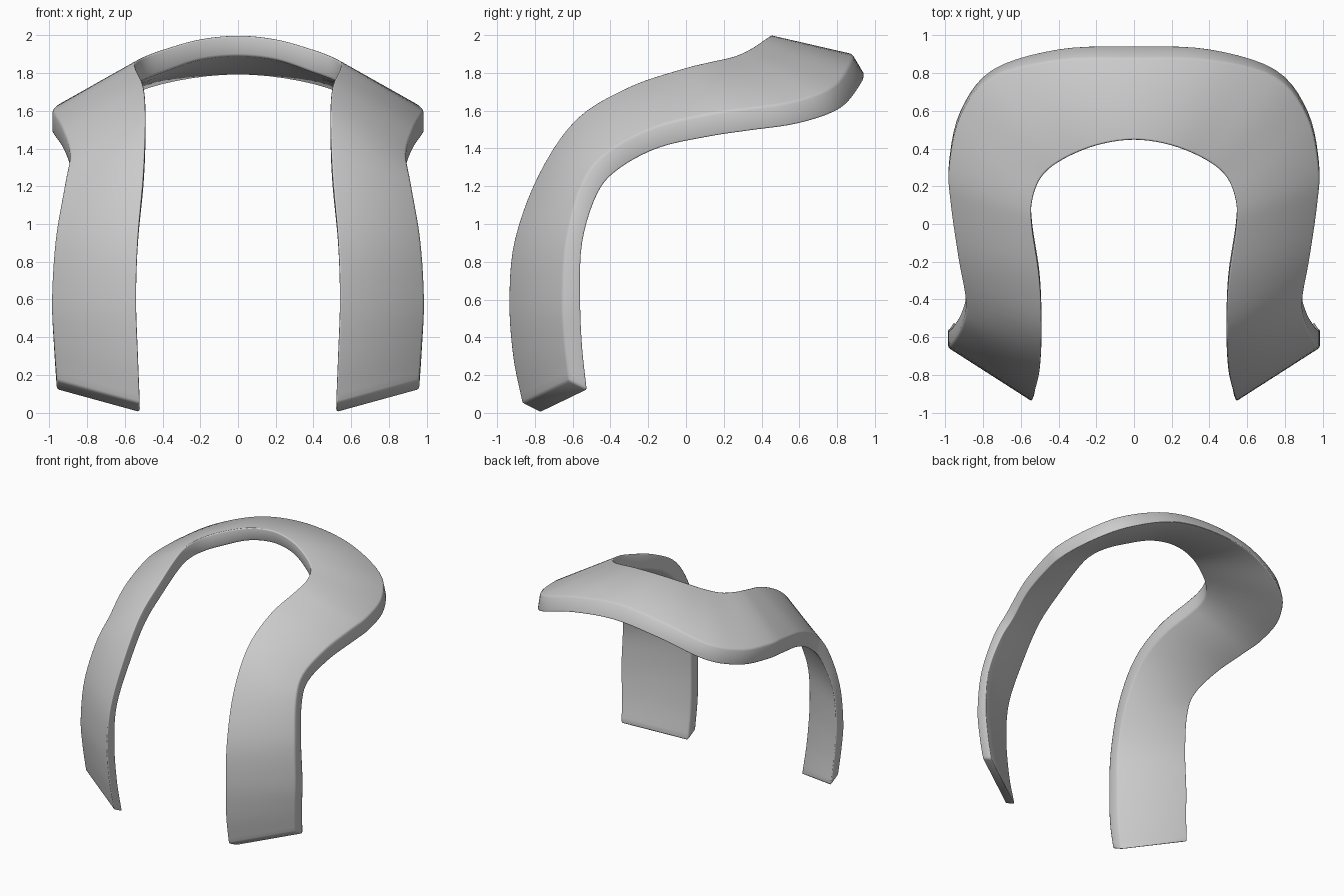
import bpy, bmesh
from mathutils import Vector

if "Cube" in bpy.data.objects:
    bpy.data.objects.remove(bpy.data.objects["Cube"])

# Stations of the right half, leg tip to top centre:
# inner edge (x, y, z), outer edge (x, y, z), thickness offset (dy, dz)
HALF = [
    (.52, -.87, .05,  .96, -.62, .17,  .10, -.05),
    (.53, -.92, .30,  .975, -.645, .38,  .10, -.03),
    (.54, -.94, .60,  .985, -.655, .60,  .10, 0),
    (.53, -.91, .92,  .965, -.635, .92,  .09, -.02),
    (.50, -.78, 1.27,  .915, -.55, 1.22,  .085, -.06),
    (.49, -.58, 1.56,  .89, -.42, 1.38,  .07, -.09),
    (.50, -.30, 1.73,  .93, -.18, 1.51,  .04, -.11),
    (.54, -.02, 1.825,  .97, .10, 1.58,  .03, -.12),
    (.54, .12, 1.86,  .98, .30, 1.61,  .03, -.12),
    (.49, .25, 1.89,  .92, .57, 1.65,  .03, -.12),
    (.38, .34, 1.93,  .75, .78, 1.73,  .04, -.12),
    (.20, .415, 1.98,  .40, .87, 1.85,  .06, -.11),
    (0, .445, 2.0,  0, .88, 1.90,  .065, -.11),
]
STEPS = 5


def corners(i, row):
    a, b = Vector(row[:3]), Vector(row[3:6])
    dy, dz = row[6:]
    inner_dy = dy * (.25 if i > 8 else 1)
    return [a, b, b + Vector((0, dy, dz)), a + Vector((0, inner_dy, dz))]


def spline(p0, p1, p2, p3, t):
    return .5 * (2 * p1 + (p2 - p0) * t + (2 * p0 - 5 * p1 + 4 * p2 - p3) * t * t
                 + (3 * p1 - p0 - 3 * p2 + p3) * t ** 3)


# Mirror the stations to the left half
right = [corners(i, r) for i, r in enumerate(HALF)]
left = [[Vector((-p.x, p.y, p.z)) for p in s] for s in reversed(right[:-1])]
st = right + left
first = [2 * p - q for p, q in zip(st[0], st[1])]
last = [2 * p - q for p, q in zip(st[-1], st[-2])]
st = [first] + st + [last]

# Smooth the stations along the band
sections = []
for i in range(1, len(st) - 2):
    for k in range(STEPS):
        sections.append([spline(*[st[i + d][c] for d in (-1, 0, 1, 2)], k / STEPS)
                         for c in range(4)])
sections.append(st[-2])

# Curved band lofted through the sections, with closed ends
bm = bmesh.new()
rings = [[bm.verts.new(p) for p in s] for s in sections]
for r, s in zip(rings, rings[1:]):
    for c in range(4):
        d = (c + 1) % 4
        bm.faces.new((r[c], r[d], s[d], s[c]))
bm.faces.new(rings[0])
bm.faces.new(rings[-1])
bmesh.ops.recalc_face_normals(bm, faces=bm.faces)

# Slightly softened rim along the corners and the leg tips
n = STEPS
rim = [r[c] for r in rings for c in range(4)]
edges = [e for e in bm.edges if e.calc_face_angle(0) > .7]
bmesh.ops.bevel(bm, geom=edges, offset=.012, segments=2, profile=.5,
                affect='EDGES', clamp_overlap=True)
for f in bm.faces:
    f.smooth = True
me = bpy.data.meshes.new("curved_band")
bm.to_mesh(me)
bm.free()
band = bpy.data.objects.new("curved_band", me)
bpy.context.collection.objects.link(band)
